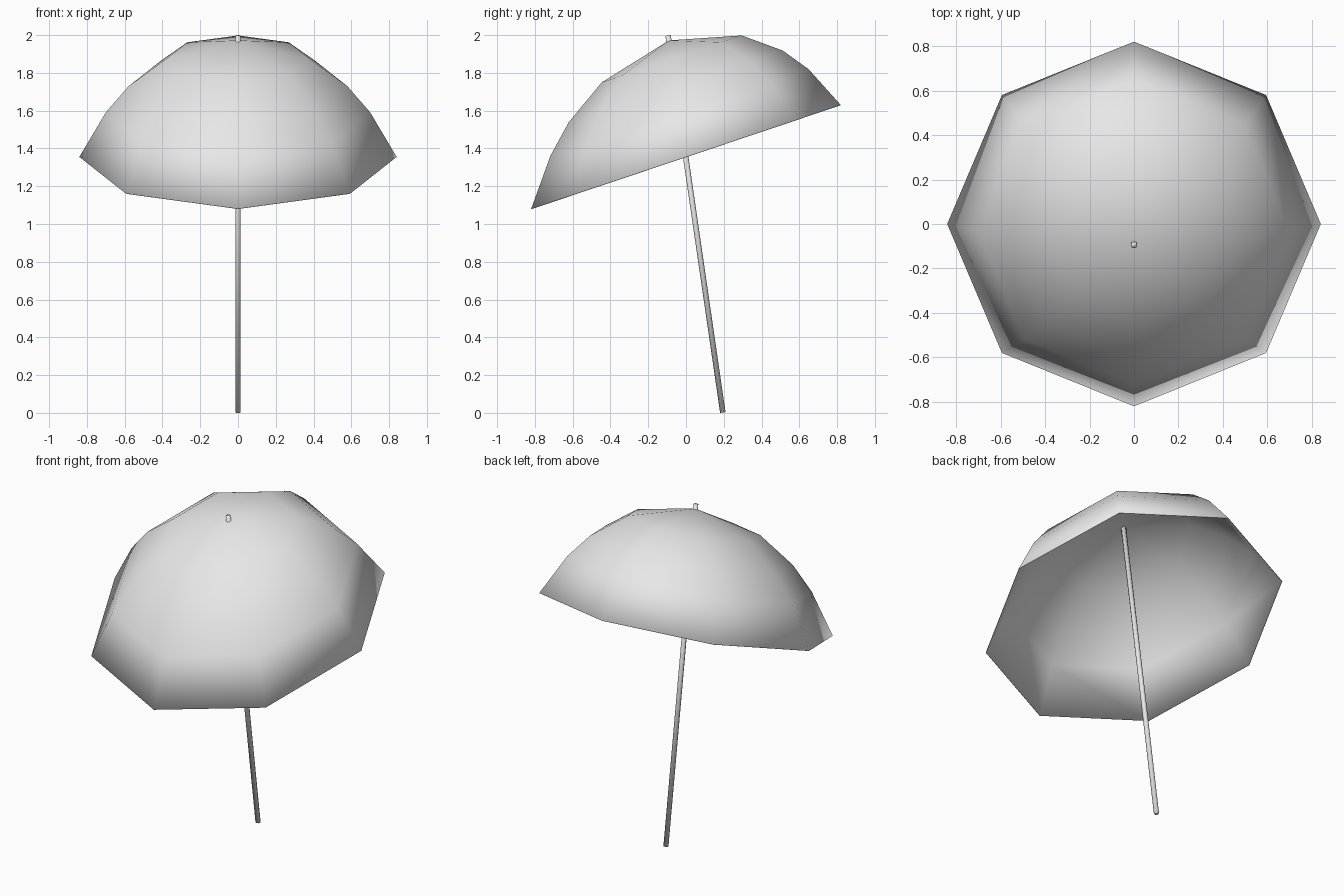
import bpy
import bmesh
import math
from mathutils import Vector, Matrix

cube = bpy.data.objects.get("Cube")
if cube:
    bpy.data.objects.remove(cube, do_unlink=True)

SIDES = 8
RIM_CENTRE = Vector((0, 0, 1.355))
AXIS = Vector((0, -0.09, 0.617))        # rim centre to canopy peak
SLOPE = Vector((0, 0.976, 0.327))       # tilted rim direction

grey = bpy.data.materials.new("plain_grey")
colour = (0.8, 0.8, 0.8, 1)
grey.use_nodes = True
grey.diffuse_color = colour
grey.node_tree.nodes["Principled BSDF"].inputs["Base Color"].default_value = colour


def add_object(name, bm):
    bmesh.ops.recalc_face_normals(bm, faces=bm.faces)
    for face in bm.faces:
        face.smooth = True
    mesh = bpy.data.meshes.new(name)
    bm.to_mesh(mesh)
    bm.free()
    mesh.materials.append(grey)
    obj = bpy.data.objects.new(name, mesh)
    bpy.context.collection.objects.link(obj)
    return obj


# Canopy: tilted octagonal dome of rings (radius, height along axis)
profile = [(0.84, 0), (0.70, 0.382), (0.58, 0.606), (0.38, 0.841)]
bm = bmesh.new()
rings = []
for radius, height in profile:
    ring = []
    for i in range(SIDES):
        a = 2 * math.pi * i / SIDES
        offset = Vector((radius * math.cos(a), 0, 0)) + SLOPE * radius * math.sin(a)
        ring.append(bm.verts.new(RIM_CENTRE + AXIS * height + offset))
    rings.append(ring)
peak = bm.verts.new(RIM_CENTRE + AXIS)
for i in range(SIDES):
    j = (i + 1) % SIDES
    for low, high in zip(rings, rings[1:]):
        bm.faces.new((low[i], low[j], high[j], high[i]))
    bm.faces.new((rings[-1][i], rings[-1][j], peak))
canopy = add_object("canopy", bm)
cloth = canopy.modifiers.new("cloth_thickness", 'SOLIDIFY')
cloth.thickness = 0.003
cloth.offset = -1

# Pole: leaning rod whose tip pokes through the peak
foot, tip = Vector((0, 0.195, 0.002)), Vector((0, -0.095, 1.998))
lean = tip - foot
bm = bmesh.new()
bmesh.ops.create_cone(
    bm, cap_ends=True, segments=8, radius1=0.0145, radius2=0.0145, depth=lean.length,
    matrix=Matrix.Translation((foot + tip) / 2) @ lean.to_track_quat('Z', 'Y').to_matrix().to_4x4())
add_object("pole", bm)
